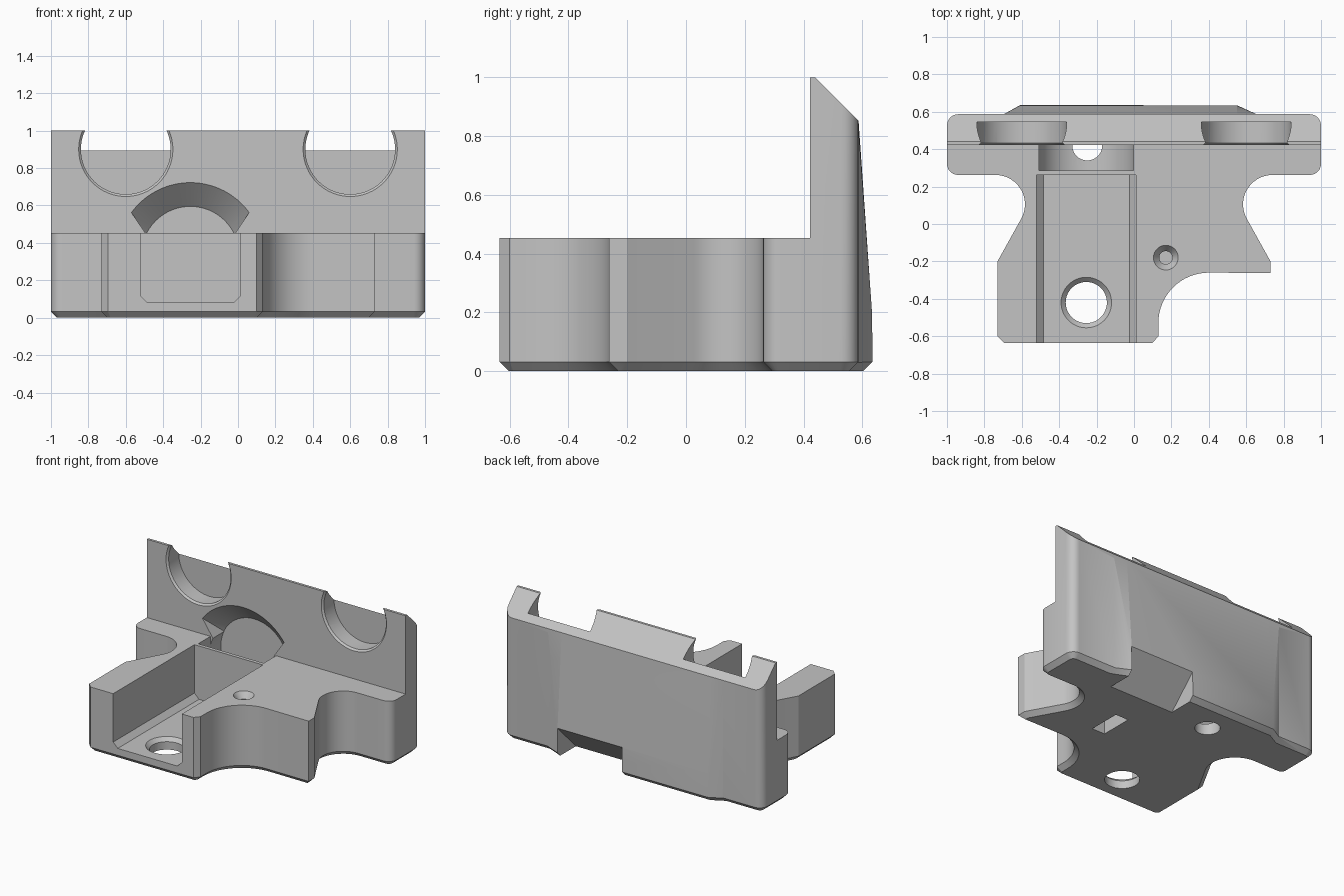
import bpy, bmesh
from math import sin, cos, radians
from mathutils import Matrix

cube = bpy.data.objects.get("Cube")
if cube:
    bpy.data.objects.remove(cube, do_unlink=True)

grey = bpy.data.materials.new("plain grey")
grey.use_nodes = True
grey.diffuse_color = (0.55, 0.55, 0.55, 1)
grey.node_tree.nodes["Principled BSDF"].inputs["Base Color"].default_value = (0.55, 0.55, 0.55, 1)


def finish(name, bm):
    bmesh.ops.recalc_face_normals(bm, faces=bm.faces)
    mesh = bpy.data.meshes.new(name)
    bm.to_mesh(mesh)
    bm.free()
    mesh.materials.append(grey)
    obj = bpy.data.objects.new(name, mesh)
    bpy.context.collection.objects.link(obj)
    return obj


def prism(name, pts, lo, hi, axis="z", chamfer=0):
    """Extrude an outline along an axis; optionally chamfer its lower rim."""
    place = {"z": lambda a, b: (a, b, lo),
             "y": lambda a, b: (a, lo, b),
             "x": lambda a, b: (lo, a, b)}[axis]
    bm = bmesh.new()
    face = bm.faces.new([bm.verts.new(place(a, b)) for a, b in pts])
    far = bmesh.ops.extrude_face_region(bm, geom=[face])["geom"]
    for v in far:
        if isinstance(v, bmesh.types.BMVert):
            v.co["xyz".index(axis)] = hi
    if chamfer:
        rim = [e for e in bm.edges if all(v.co.z < lo + 1e-4 for v in e.verts)]
        bmesh.ops.bevel(bm, geom=rim, offset=chamfer, segments=1, affect="EDGES")
    return finish(name, bm)


def box(name, x0, x1, y0, y1, z0, z1):
    return prism(name, [(x0, y0), (x1, y0), (x1, y1), (x0, y1)], z0, z1)


def cone(name, x, y, z, r1, r2, depth, axis="z"):
    """Cone or cylinder growing from its start point along +z or +y."""
    bm = bmesh.new()
    bmesh.ops.create_cone(bm, cap_ends=True, segments=64, radius1=r1, radius2=r2, depth=depth)
    bmesh.ops.translate(bm, verts=bm.verts, vec=(0, 0, depth / 2))
    if axis == "y":
        bmesh.ops.rotate(bm, verts=bm.verts, matrix=Matrix.Rotation(radians(-90), 3, "X"))
    bmesh.ops.translate(bm, verts=bm.verts, vec=(x, y, z))
    return finish(name, bm)


def combine(obj, other, operation):
    mod = obj.modifiers.new(operation.lower(), "BOOLEAN")
    mod.object, mod.operation, mod.solver = other, operation, "EXACT"
    bpy.context.view_layer.objects.active = obj
    bpy.ops.object.modifier_apply(modifier=mod.name)
    bpy.data.objects.remove(other, do_unlink=True)


def arc(cx, cy, r, start, end, steps):
    angles = [radians(start + (end - start) * i / steps) for i in range(steps + 1)]
    return [(cx + r * cos(a), cy + r * sin(a)) for a in angles]


# Plan outline: block with concave waists and a wide back bar
left_half = (arc(0.74, 0.105, 0.157, 210, 90, 16)
             + arc(0.94, 0.322, 0.06, -90, 0, 6) + arc(0.94, 0.527, 0.06, 0, 90, 6))
right_half = [(-x, y) for x, y in reversed(left_half)]
front = ([(-0.73, -0.2), (-0.73, -0.6), (-0.695, -0.635), (0.1, -0.635), (0.13, -0.6)]
         + arc(0.4, -0.53, 0.27, 180, 90, 16) + [(0.73, -0.262), (0.73, -0.2)])
body = prism("carriage_block", left_half + right_half + front, 0, 1, chamfer=0.032)

# Tapered bulge on the back of the wall
bm = bmesh.new()
for outer, inner in ((-0.7, -0.61), (0.66, 0.55)):
    for x, y, z in ((outer, 0.5, 0.03), (outer, 0.585, 0.03), (outer, 0.585, 0.855),
                    (outer, 0.5, 0.855), (inner, 0.635, 0.032), (inner, 0.633, 0.2),
                    (inner, 0.587, 0.855), (inner, 0.603, 0), (outer, 0.5, 0),
                    (outer, 0.555, 0)):
        bm.verts.new((x, y, z))
bmesh.ops.convex_hull(bm, input=bm.verts)
combine(body, finish("back_bulge", bm), "UNION")

# Step above the base and the sloped top of the wall
combine(body, box("step_cut", -2, 2, -2, 0.422, 0.453, 2), "DIFFERENCE")
combine(body, prism("slope_cut", [(0.44, 1.0), (0.74, 0.7), (0.74, 1.2), (0.44, 1.2)],
                    -2, 2, "x"), "DIFFERENCE")

# Round pockets with a chamfered rim in the wall
for x in (-0.6, 0.6):
    combine(body, cone("pocket", x, 0.4, 0.9, 0.24, 0.24, 0.145, "y"), "DIFFERENCE")
    combine(body, cone("pocket_rim", x, 0.412, 0.9, 0.262, 0.235, 0.027, "y"), "DIFFERENCE")

# Open channel with chamfered floor corners
combine(body, prism("channel", [(-0.52, 0.5), (-0.52, 0.115), (-0.485, 0.08),
                                (-0.025, 0.08), (0.01, 0.115), (0.01, 0.5)],
                    -0.8, 0.262, "y"), "DIFFERENCE")

# Round cavity behind the channel lip, with its flared arch in the wall
cx, cz = -0.255, 0.333
combine(body, cone("cavity", cx, 0.287, cz, 0.26, 0.26, 0.258, "y"), "DIFFERENCE")
combine(body, box("cavity_mouth", cx - 0.253, cx + 0.253, 0.287, 0.422, cz, 0.5), "DIFFERENCE")
arch = cone("arch", cx, 0.412, cz, 0.4, 0.262, 0.133, "y")
combine(arch, prism("arch_limit", [(cx - 0.17, 0.35), (cx + 0.17, 0.35),
                                   (cx + 0.45, 0.76), (cx - 0.45, 0.76)], 0.3, 0.7, "y"),
        "INTERSECT")
combine(body, arch, "DIFFERENCE")

# Vertical holes
for name, x, y, z, r1, r2, depth in (
        ("floor_hole", cx, -0.42, -0.1, 0.11, 0.11, 0.4),
        ("floor_hole_rim", cx, -0.42, 0.054, 0.109, 0.15, 0.041),
        ("cavity_hole", -0.25, 0.42, -0.1, 0.08, 0.08, 0.4),
        ("screw_hole", 0.17, -0.18, 0.2, 0.035, 0.035, 0.4),
        ("screw_sink", 0.17, -0.18, 0.41, 0.035, 0.071, 0.05)):
    combine(body, cone(name, x, y, z, r1, r2, depth), "DIFFERENCE")

# Underside slot and the ramped notch under the back wall
combine(body, box("underside_slot", 0.2, 0.3, -0.05, 0.18, -0.1, 0.25), "DIFFERENCE")
combine(body, prism("back_notch", [(0.43, 0), (0.43, -0.1), (0.8, -0.1), (0.8, 0.37)],
                    0.05, 0.55, "x"), "DIFFERENCE")

# Smooth curved sides, crisp edges
bpy.ops.object.select_all(action="DESELECT")
body.select_set(True)
bpy.context.view_layer.objects.active = body
bpy.ops.object.shade_smooth_by_angle(angle=radians(25))
